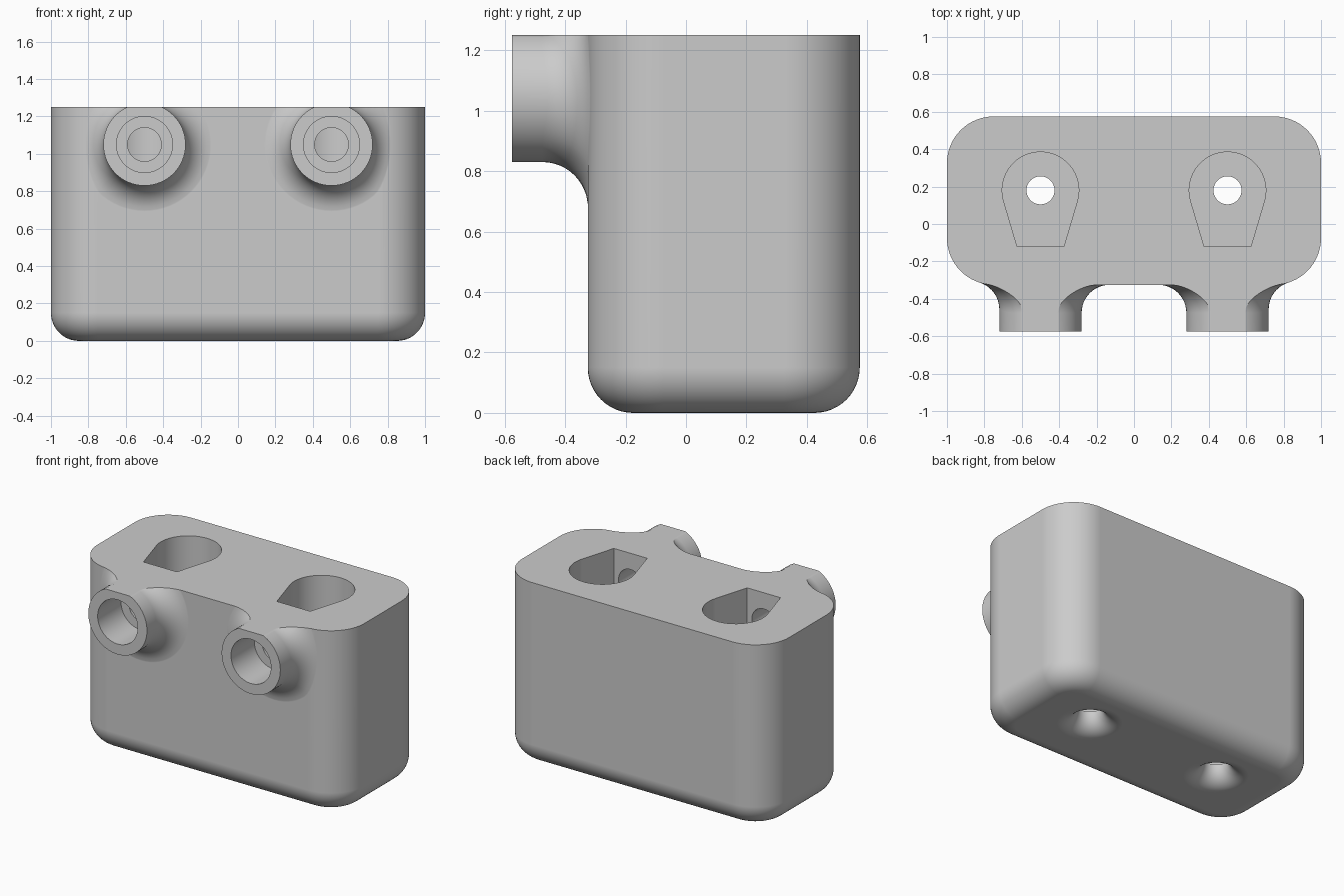
import bpy, bmesh
from math import sin, cos, pi, sqrt, atan2, acos, hypot, radians
from mathutils import Vector, Matrix

if "Cube" in bpy.data.objects:
    bpy.data.objects.remove(bpy.data.objects["Cube"], do_unlink=True)

TOP, FRONT, BACK = 1.25, -0.325, 0.575
CORNER, ROUND, FILLET = 0.25, 0.15, 0.15
TUBE_R, TUBE_Z, TUBE_END = 0.22, 1.05, -0.575
SEG = 64

grey = bpy.data.materials.new("plain grey")
grey.use_nodes = True
grey.diffuse_color = (0.6, 0.6, 0.6, 1)
grey.node_tree.nodes["Principled BSDF"].inputs["Base Color"].default_value = (0.6, 0.6, 0.6, 1)


def loft(name, rings):
    """Closed solid through a list of equal-length point rings."""
    bm = bmesh.new()
    loops = [[bm.verts.new(p) for p in ring] for ring in rings]
    n = len(loops[0])
    for a, b in zip(loops, loops[1:]):
        for i in range(n):
            j = (i + 1) % n
            bm.faces.new((a[i], a[j], b[j], b[i]))
    bm.faces.new(loops[0])
    bm.faces.new(loops[-1])
    bmesh.ops.recalc_face_normals(bm, faces=bm.faces)
    mesh = bpy.data.meshes.new(name)
    bm.to_mesh(mesh)
    bm.free()
    mesh.materials.append(grey)
    obj = bpy.data.objects.new(name, mesh)
    bpy.context.collection.objects.link(obj)
    return obj


def turned(name, profile, place):
    """Solid of revolution from (radius, height) pairs, moved by a matrix."""
    return loft(name, [[place @ Vector((r * cos(2 * pi * i / SEG), r * sin(2 * pi * i / SEG), h))
                        for i in range(SEG)] for r, h in profile])


def combine(target, tool, operation):
    """Apply a boolean and discard the tool."""
    mod = target.modifiers.new("boolean", 'BOOLEAN')
    mod.operation, mod.object, mod.solver = operation, tool, 'EXACT'
    graph = bpy.context.evaluated_depsgraph_get()
    mesh = bpy.data.meshes.new_from_object(target.evaluated_get(graph))
    target.modifiers.clear()
    target.data = mesh
    bpy.data.objects.remove(tool, do_unlink=True)


def rounded_rectangle(inset, z, steps=16):
    r = CORNER - inset
    mid = (FRONT + BACK) / 2
    hx, hy = 1 - CORNER, (BACK - FRONT) / 2 - CORNER
    ring = []
    for q, (sx, sy) in enumerate(((1, 1), (-1, 1), (-1, -1), (1, -1))):
        for k in range(steps + 1):
            a = (q + k / steps) * pi / 2
            ring.append((sx * hx + r * cos(a), mid + sy * hy + r * sin(a), z))
    return ring


def flared_tube(side):
    """Tube whose root fillet rolls along the wall and its rounded corner."""
    steps = 12
    columns = []
    for i in range(SEG):
        a = 2 * pi * i / SEG
        out = Vector((cos(a), 0, sin(a)))
        axis = Vector((side * 0.5, 0, TUBE_Z))
        ball = axis + out * (TUBE_R + FILLET)
        over = max(0, abs(ball.x) - (1 - CORNER))
        reach = CORNER + FILLET
        ball.y = FRONT + CORNER - sqrt(reach ** 2 - over ** 2)
        into = Vector((-side * over / reach, sqrt(1 - (over / reach) ** 2), 0))
        start = axis + out * TUBE_R
        start.y = TUBE_END
        column = [start]
        for k in range(steps + 1):
            column.append(ball + (-out).slerp(into, k / steps) * FILLET)
        column[-1] = column[-1] + into * 0.002
        last = column[-1] + into * 0.1
        last.y = FRONT + 0.12
        column.append(last)
        columns.append(column)
    return loft("tube", list(zip(*columns)))


# Main block with rounded corners and rounded bottom edge
rings = []
for k in range(13):
    t = k / 12 * pi / 2
    rings.append(rounded_rectangle(ROUND * (1 - sin(t)), ROUND * (1 - cos(t))))
rings.append(rounded_rectangle(0, TOP + 0.3))
body = loft("double_pocket_block", rings)

# Front tubes, then trim everything level at the top
for side in (-1, 1):
    combine(body, flared_tube(side), 'UNION')
trim = loft("trim", [[(x, y, z) for x, y in ((-2, -2), (2, -2), (2, 2), (-2, 2))]
                     for z in (TOP, TOP + 1)])
combine(body, trim, 'DIFFERENCE')

# Teardrop pocket outline: round back, straight sides, flat front
FLOOR, POCKET_R, POCKET_Y = 0.125, 0.205, 0.18
flat_x, flat_y = 0.125, -0.3
tangent = atan2(flat_y, flat_x) + acos(POCKET_R / hypot(flat_x, flat_y))
outline = [(flat_x, flat_y)]
for k in range(41):
    a = tangent + (pi - 2 * tangent) * k / 40
    outline.append((POCKET_R * cos(a), POCKET_R * sin(a)))
outline.append((-flat_x, flat_y))

# Bottom drain flares out to the underside
drain = [(0.2, -0.1)]
for k in range(13):
    t = k / 12 * pi / 2
    drain.append((0.2 - FLOOR * sin(t), FLOOR * (1 - cos(t))))
drain.append((0.075, FLOOR + 0.1))

for side in (-1, 1):
    x = side * 0.5
    combine(body, loft("pocket", [[(x + px, POCKET_Y + py, z) for px, py in outline]
                                  for z in (FLOOR, TOP + 0.2)]), 'DIFFERENCE')
    combine(body, turned("drain", drain, Matrix.Translation((x, POCKET_Y, 0))), 'DIFFERENCE')
    # Stepped bore through the tube into the pocket
    along_y = Matrix.Translation((x, 0, TUBE_Z)) @ Matrix.Rotation(-pi / 2, 4, 'X')
    bore = [(0.15, TUBE_END - 0.1), (0.15, FRONT), (0.09, FRONT), (0.09, 0.0)]
    combine(body, turned("bore", bore, along_y), 'DIFFERENCE')

# Smooth rounds, crisp rims
bpy.ops.object.select_all(action='DESELECT')
body.select_set(True)
bpy.context.view_layer.objects.active = body
bpy.ops.object.shade_smooth_by_angle(angle=radians(30))
weighted = body.modifiers.new("weighted normals", 'WEIGHTED_NORMAL')
weighted.keep_sharp = True
